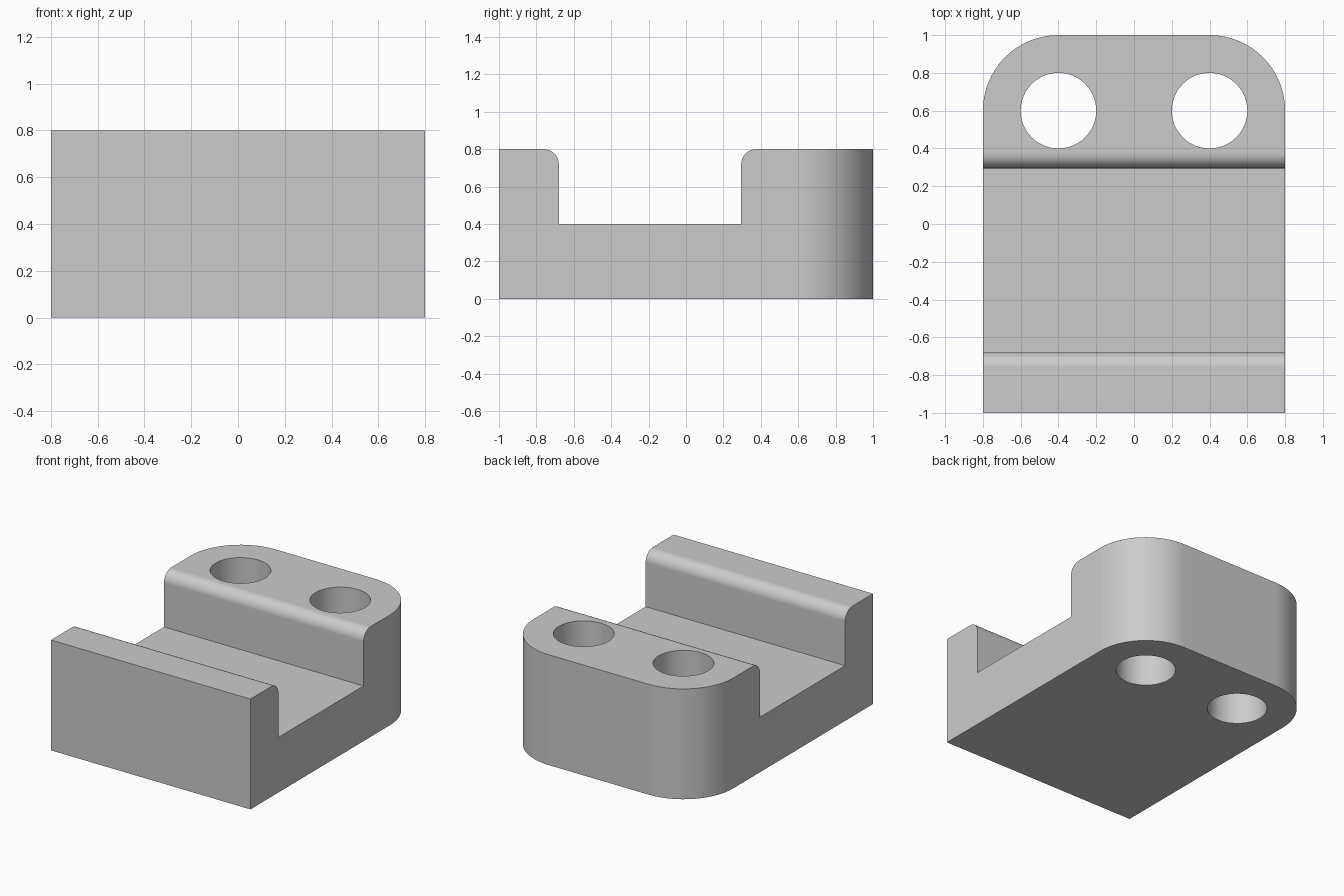
import bpy, bmesh
from math import cos, sin, pi
from mathutils import Vector

cube = bpy.data.objects.get("Cube")
if cube:
    bpy.data.objects.remove(cube, do_unlink=True)

HALF_W, HALF_L, HEIGHT = 0.8, 1.0, 0.8
FLOOR, CHANNEL_FRONT, CHANNEL_BACK = 0.4, -0.68, 0.295
CORNER_R, FILLET_R, HOLE_R = 0.4, 0.08, 0.2

grey = bpy.data.materials.new("plain grey")
grey.use_nodes = True
colour = (0.6, 0.6, 0.6, 1.0)
grey.diffuse_color = colour
grey.node_tree.nodes["Principled BSDF"].inputs["Base Color"].default_value = colour


def arc(cx, cy, r, start, end, steps):
    """Points on an arc, angles in radians."""
    angles = [start + (end - start) * i / steps for i in range(steps + 1)]
    return [(cx + r * cos(a), cy + r * sin(a)) for a in angles]


def prism(name, points, direction):
    """Extrude a closed loop of 3D points into a solid."""
    bm = bmesh.new()
    face = bm.faces.new([bm.verts.new(p) for p in points])
    result = bmesh.ops.extrude_face_region(bm, geom=[face])
    moved = [g for g in result["geom"] if isinstance(g, bmesh.types.BMVert)]
    bmesh.ops.translate(bm, verts=moved, vec=Vector(direction))
    bmesh.ops.recalc_face_normals(bm, faces=bm.faces)
    mesh = bpy.data.meshes.new(name)
    bm.to_mesh(mesh)
    bm.free()
    mesh.materials.append(grey)
    obj = bpy.data.objects.new(name, mesh)
    bpy.context.collection.objects.link(obj)
    return obj


# Block with two rounded rear corners
cx, cy = HALF_W - CORNER_R, HALF_L - CORNER_R
plan = [(-HALF_W, -HALF_L), (HALF_W, -HALF_L)]
plan += arc(cx, cy, CORNER_R, 0, pi / 2, 16)
plan += arc(-cx, cy, CORNER_R, pi / 2, pi, 16)
block = prism("clamp_block", [(x, y, 0) for x, y in plan], (0, 0, HEIGHT))

# Cross channel whose upper lips are rounded
lip_z = HEIGHT - FILLET_R
front_lip = arc(CHANNEL_FRONT - FILLET_R, lip_z, FILLET_R, 0, pi / 2, 8)
back_lip = arc(CHANNEL_BACK + FILLET_R, lip_z, FILLET_R, pi / 2, pi, 8)
profile = [(CHANNEL_FRONT, FLOOR)] + front_lip
profile += [(front_lip[-1][0], HEIGHT + 0.2), (back_lip[0][0], HEIGHT + 0.2)]
profile += back_lip + [(CHANNEL_BACK, FLOOR)]
cutters = [prism("channel_cutter", [(-1, y, z) for y, z in profile], (2, 0, 0))]

# Bolt holes through the rear pad
for side, x in (("left", cx), ("right", -cx)):
    ring = arc(x, cy, HOLE_R, 0, 2 * pi, 48)[:-1]
    cutters.append(prism(side + "_hole_cutter", [(px, py, -0.2) for px, py in ring],
                         (0, 0, HEIGHT + 0.4)))

bpy.ops.object.select_all(action="DESELECT")
block.select_set(True)
bpy.context.view_layer.objects.active = block
for cutter in cutters:
    cut = block.modifiers.new(cutter.name, "BOOLEAN")
    cut.operation, cut.solver, cut.object = "DIFFERENCE", "EXACT", cutter
    bpy.ops.object.modifier_apply(modifier=cut.name)
    bpy.data.objects.remove(cutter, do_unlink=True)

# Smooth rounds, crisp edges and flat-looking planes
bpy.ops.object.shade_smooth_by_angle(angle=pi / 6)
weighted = block.modifiers.new("flat_planes", "WEIGHTED_NORMAL")
weighted.keep_sharp = True
